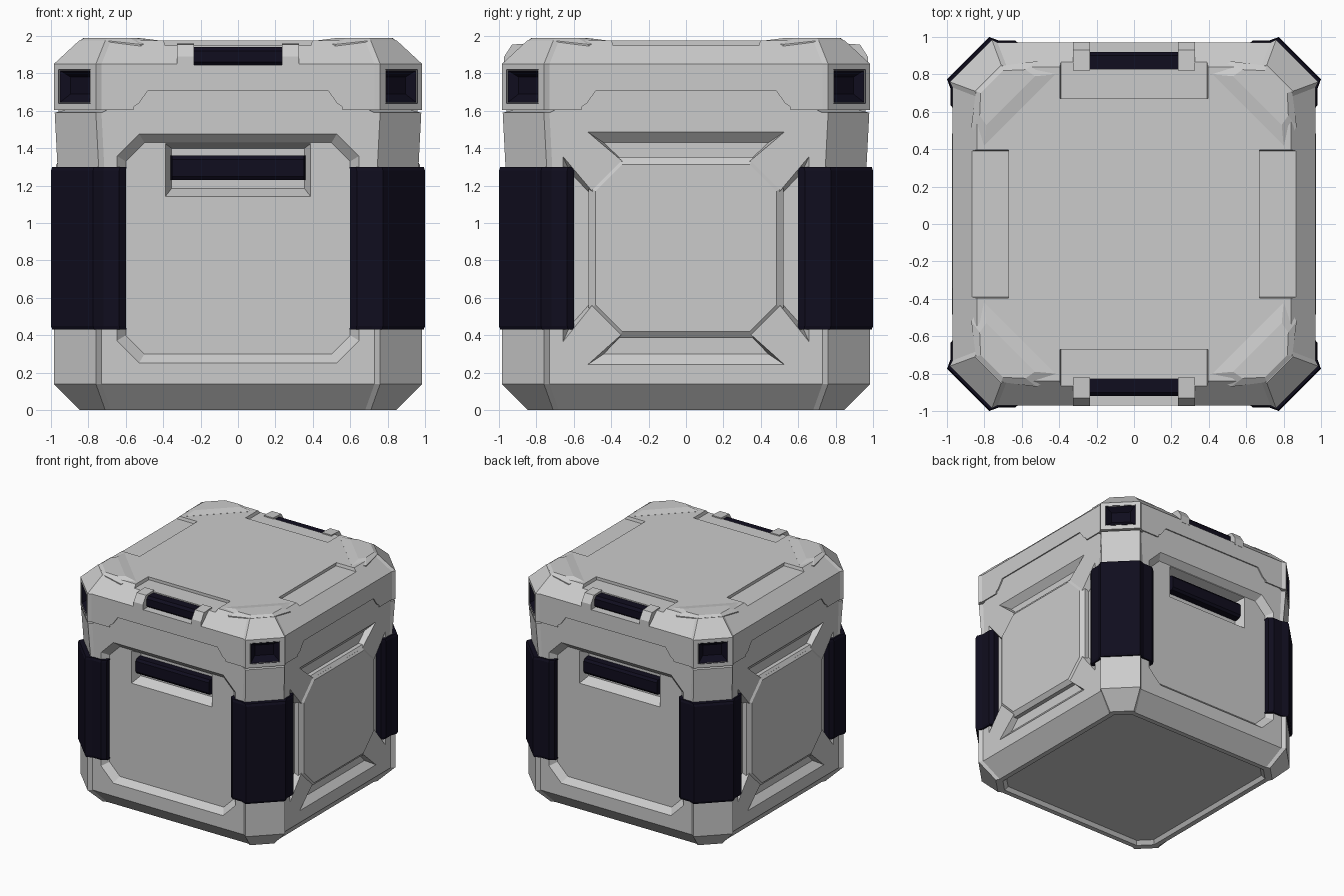
import bpy, bmesh, math
from mathutils import Matrix, Vector

if "Cube" in bpy.data.objects:
    bpy.data.objects.remove(bpy.data.objects["Cube"])

dark = bpy.data.materials.new("dark_navy")
dark.diffuse_color = (0.005, 0.004, 0.013, 1)
dark.use_nodes = True
dark.node_tree.nodes["Principled BSDF"].inputs["Base Color"].default_value = dark.diffuse_color


def loft(name, rings, turn=0, mat=None):
    """Closed solid through equal-sized rings, turned about z by degrees."""
    bm = bmesh.new()
    rot = Matrix.Rotation(math.radians(turn), 3, 'Z')
    vs = [[bm.verts.new(rot @ Vector(p)) for p in r] for r in rings]
    n = len(rings[0])
    for a, b in zip(vs, vs[1:]):
        for i in range(n):
            j = (i + 1) % n
            bm.faces.new((a[i], a[j], b[j], b[i]))
    bm.faces.new(vs[0])
    bm.faces.new(vs[-1])
    bmesh.ops.recalc_face_normals(bm, faces=bm.faces)
    me = bpy.data.meshes.new(name)
    bm.to_mesh(me)
    bm.free()
    ob = bpy.data.objects.new(name, me)
    bpy.context.collection.objects.link(ob)
    if mat:
        me.materials.append(mat)
    return ob


def cut(target, cutter):
    m = target.modifiers.new("cut", 'BOOLEAN')
    m.operation, m.solver, m.object = 'DIFFERENCE', 'EXACT', cutter
    bpy.context.view_layer.objects.active = target
    bpy.ops.object.modifier_apply(modifier=m.name)
    bpy.data.objects.remove(cutter)


def plan(z, o, f, k):
    """Square plan: faces at f, raised chamfered corner posts at o."""
    pts = []
    for q in range(4):
        r = Matrix.Rotation(q * math.pi / 2, 3, 'Z')
        pts += [r @ Vector(p) for p in ((f, k - .03, z), (o, k, z), (k, o, z), (k - .03, f, z))]
    return pts


def face(pts, d):
    """Place (u, z) outline on the front at distance d."""
    return [(u, -d, v) for u, v in pts]


def octo(w, z0, z1, c):
    return [(-w, z0 + c), (-w + c, z0), (w - c, z0), (w, z0 + c),
            (w, z1 - c), (w - c, z1), (-w + c, z1), (-w, z1 - c)]


def rect(w, z0, z1):
    return [(-w, z0), (w, z0), (w, z1), (-w, z1)]


def pocket(target, outer, inner, d0, d1, turn):
    """Sunken shape narrowing from outer to inner outline."""
    cut(target, loft("cutter", [face(outer, 1.1), face(outer, d0 + .003), face(inner, d1)], turn))


# Body shell
body = loft("body", [plan(0, .845, .83, .71), plan(.14, .985, .96, .76),
                     plan(.43, .985, .96, .76), plan(.45, .965, .96, .745),
                     plan(1.30, .965, .96, .745), plan(1.59, .98, .96, .76),
                     plan(1.62, .86, .96, .70), plan(1.74, .86, .96, .70)])

# Recess under the base
base = [(u, v, -.1) for u, v in octo(.79, -.79, .79, .1)]
cut(body, loft("cutter", [base, [(x, y, -.003) for x, y, _ in base],
                          [(x * .97, y * .97, .03) for x, y, _ in base]]))

# Side recesses around a raised octagonal panel
for t in (90, 270):
    for z0, z1, z2, z3 in ((1.49, 1.33, 1.43, 1.325), (.24, .41, .30, .415)):
        pocket(body, [(-.53, z0), (.53, z0), (.34, z1), (-.34, z1)],
               [(-.44, z2), (.44, z2), (.33, z3), (-.33, z3)], .96, .91, t)
    for s in (-1, 1):
        pocket(body, [(s * .66, 1.36), (s * .50, 1.17), (s * .50, .56), (s * .66, .36)],
               [(s * .62, 1.27), (s * .495, 1.14), (s * .495, .59), (s * .62, .45)], .96, .908, t)
    big, small = octo(.52, .385, 1.35, .16), octo(.483, .42, 1.313, .142)
    loft("side_panel", [face(big, .88), face(big, .945), face(small, .972)], t)

# Front and back panels with handle pockets
for t in (0, 180):
    pocket(body, octo(.65, .25, 1.48, .12), octo(.60, .30, 1.43, .10), .96, .91, t)
    pocket(body, rect(.39, 1.14, 1.425), rect(.355, 1.185, 1.40), .91, .83, t)
    loft("front_handle", [face(rect(.365, 1.23, 1.36), .82),
                          face(rect(.352, 1.23, 1.36), .89),
                          face(rect(.352, 1.25, 1.34), .905)], t, dark)

# Lid
lid = loft("lid", [plan(1.605, .985, .97, .76), plan(1.85, .985, .97, .76),
                   plan(1.975, .85, .84, .71)])
for t in range(0, 360, 90):
    # Raised tongue of the seam and shallow step at each top edge
    seam = [(-.56, 1.5), (.56, 1.5), (.56, 1.62), (.53, 1.64), (.48, 1.71),
            (-.48, 1.71), (-.53, 1.64), (-.56, 1.62)]
    cut(lid, loft("cutter", [face(seam, 1.1), face(seam, .93)], t))
    step = [(-.39, 1.95), (.39, 1.95), (.43, 2.1), (-.43, 2.1)]
    cut(lid, loft("cutter", [face(step, 1.1), face(step, .67)], t))
    # Sunken corner sockets
    cut(lid, loft("cutter", [face(rect(.115, 1.645, 1.815), 1.4),
                             face(rect(.115, 1.645, 1.815), 1.165)], t + 45))
    loft("corner_socket", [face(rect(.12, 1.64, 1.82), 1.15), face(rect(.12, 1.64, 1.82), 1.236),
                           face(rect(.075, 1.69, 1.78), 1.19)], t + 45, dark)
    # Raised corner lumps on top
    low = [(.42, .80), (.52, .87), (.71, .845), (.845, .71), (.87, .52), (.80, .42)]
    high = [(.53, .79), (.58, .825), (.70, .82), (.82, .70), (.825, .58), (.79, .53)]
    loft("lid_corner", [[(x, y, 1.90) for x, y in low],
                        [(x, y, 1.976 if i in (0, 2, 3, 5) else 1.955) for i, (x, y) in enumerate(low)],
                        [(x, y, 1.99) for x, y in high]], t)
    # Dark wrap-around corner guards
    half = [(.60, .89), (.60, .955), (.635, .98), (.72, .98), (.775, 1.0)]
    ring = half + [(y, x) for x, y in reversed(half)]
    inner = [(x * .993, y * .993) for x, y in ring]
    loft("corner_guard", [[(x, y, z) for x, y in r] for z, r in
                          ((.43, inner), (.45, ring), (1.28, ring), (1.30, inner))], t, dark)

# Lid grips at front and back
for t in (0, 180):
    slot = rect(.25, 1.845, 2.1)
    cut(lid, loft("cutter", [face(slot, 1.1), face(slot, .83)], t))
    bar = [(.82, 1.84), (.90, 1.84), (.92, 1.86), (.92, 1.92), (.90, 1.94), (.82, 1.94)]
    loft("lid_grip", [[(x, -d, z) for d, z in bar] for x in (-.25, .25)], t, dark)
    arm = [(.82, 1.83), (.972, 1.83), (.972, 1.89), (.93, 1.955), (.82, 1.96)]
    for s in (-1, 1):
        loft("grip_bracket", [[(s * x, -d, z) for d, z in arm] for x in (.235, .325)], t)
